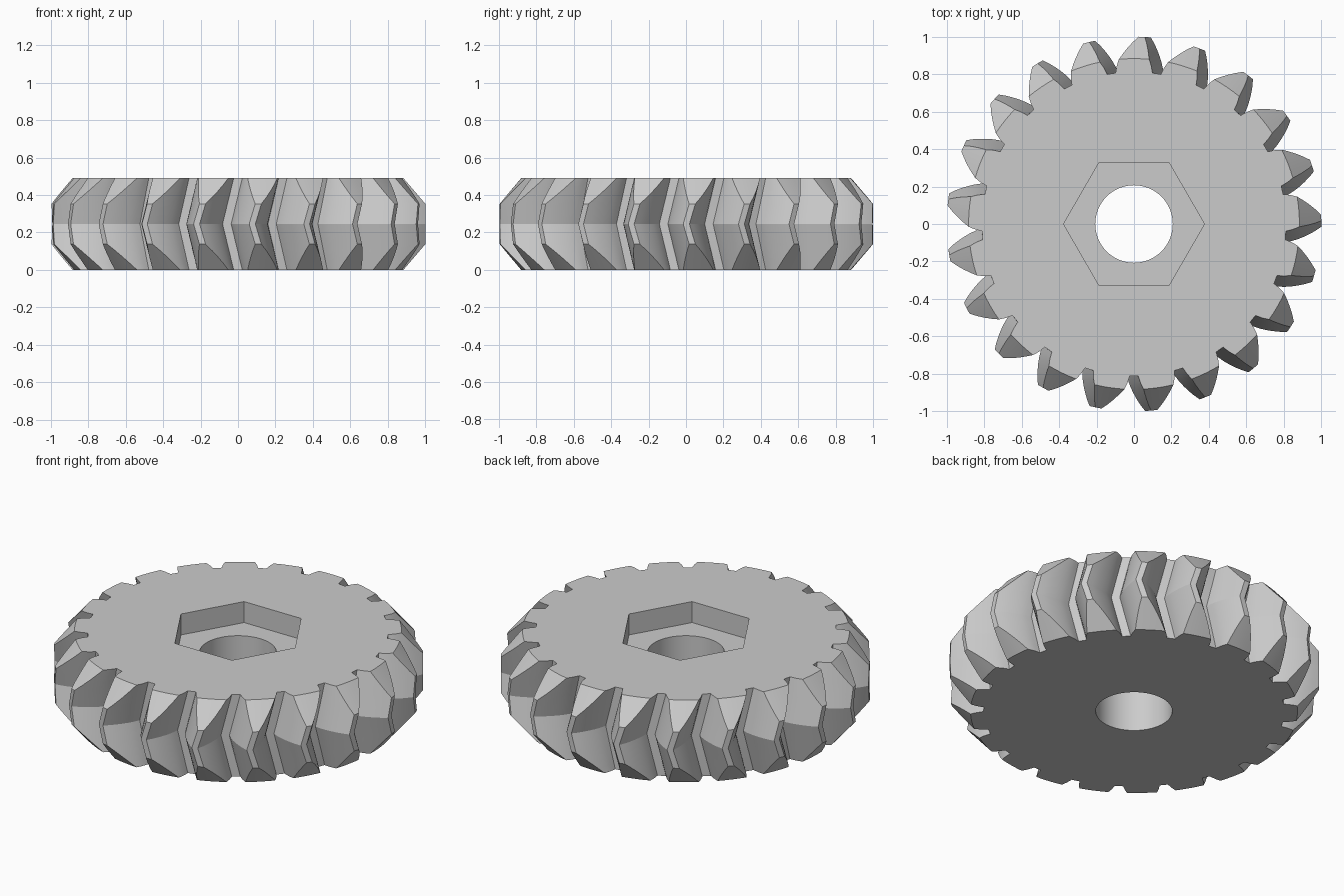
import bpy, bmesh
from math import sin, cos, radians, pi

cube = bpy.data.objects.get("Cube")
if cube:
    bpy.data.objects.remove(cube, do_unlink=True)

TEETH = 21
HEIGHT = 0.49
MID = HEIGHT / 2
ROOT_R, TIP_R, RIM_R = 0.812, 1.0, 0.883
CHAMFER = 0.137      # height of the bevelled rim
TWIST = 4.2          # degrees each half of the chevron turns
BORE_R, HEX_R, HEX_FLOOR = 0.207, 0.376, 0.365
FLANK_STEPS, TIP_STEPS = 6, 4

# Tooth flank: radius and half angle in degrees
FLANK = [(0.812, 6.95), (0.85, 6.2), (0.886, 5.15),
         (0.925, 3.85), (0.965, 2.4), (1.0, 0.95)]


def half_angle(r):
    for (r0, a0), (r1, a1) in zip(FLANK, FLANK[1:]):
        if r <= r1:
            return a0 + (a1 - a0) * (r - r0) / (r1 - r0)
    return FLANK[-1][1]


def tooth_section(limit):
    """Polar points across one tooth, clipped at the limit radius."""
    radii = [ROOT_R + (limit - ROOT_R) * i / FLANK_STEPS for i in range(FLANK_STEPS + 1)]
    rise = [(r, -half_angle(r)) for r in radii]
    top = half_angle(limit)
    land = [(limit, top * (2 * i / TIP_STEPS - 1)) for i in range(1, TIP_STEPS)]
    fall = [(r, -a) for r, a in reversed(rise)]
    return rise + land + fall


def gear_layer(bm, z):
    edge = min(z, HEIGHT - z)
    limit = RIM_R + (TIP_R - RIM_R) * min(1, edge / CHAMFER)
    turn = 90 - TWIST * edge / MID
    section = tooth_section(limit)
    verts = []
    for t in range(TEETH):
        for r, a in section:
            ang = radians(turn + a + 360 * t / TEETH)
            verts.append(bm.verts.new((r * cos(ang), r * sin(ang), z)))
    return verts


def ring(bm, radius, z, count):
    return [bm.verts.new((radius * cos(2 * pi * i / count),
                          radius * sin(2 * pi * i / count), z)) for i in range(count)]


def wall(bm, low, high):
    n = len(low)
    for i in range(n):
        j = (i + 1) % n
        bm.faces.new((low[i], low[j], high[j], high[i]))


def fill_between(bm, outer, inner, up):
    edges = []
    for loop in (outer, inner):
        for a, b in zip(loop, loop[1:] + loop[:1]):
            edges.append(bm.edges.get((a, b)) or bm.edges.new((a, b)))
    bmesh.ops.triangle_fill(bm, edges=edges, use_beauty=True, normal=(0, 0, up))


bm = bmesh.new()

# Chevron teeth, built from twisted layers
lower = [CHAMFER * i / 4 for i in range(5)] + [(CHAMFER + MID) / 2]
levels = lower + [MID] + [HEIGHT - z for z in reversed(lower)]
layers = [gear_layer(bm, z) for z in levels]
for low, high in zip(layers, layers[1:]):
    wall(bm, low, high)

# Round bore and hexagonal nut recess
bore_low = ring(bm, BORE_R, 0, 64)
bore_high = ring(bm, BORE_R, HEX_FLOOR, 64)
hex_low = ring(bm, HEX_R, HEX_FLOOR, 6)
hex_high = ring(bm, HEX_R, HEIGHT, 6)
wall(bm, bore_high, bore_low)
wall(bm, hex_high, hex_low)

# Flat faces: underside, recess floor, top
fill_between(bm, layers[0], bore_low, -1)
fill_between(bm, hex_low, bore_high, 1)
fill_between(bm, layers[-1], hex_high, 1)
bmesh.ops.recalc_face_normals(bm, faces=bm.faces[:])

mesh = bpy.data.meshes.new("herringbone_gear")
bm.to_mesh(mesh)
bm.free()

# Plain grey material
grey = bpy.data.materials.new("grey_plastic")
grey.use_nodes = True
colour = (0.6, 0.6, 0.6, 1)
grey.diffuse_color = colour
grey.node_tree.nodes["Principled BSDF"].inputs["Base Color"].default_value = colour
mesh.materials.append(grey)

gear = bpy.data.objects.new("herringbone_gear", mesh)
bpy.context.collection.objects.link(gear)
bpy.ops.object.select_all(action='DESELECT')
gear.select_set(True)
bpy.context.view_layer.objects.active = gear
bpy.ops.object.shade_smooth_by_angle(angle=radians(20))
